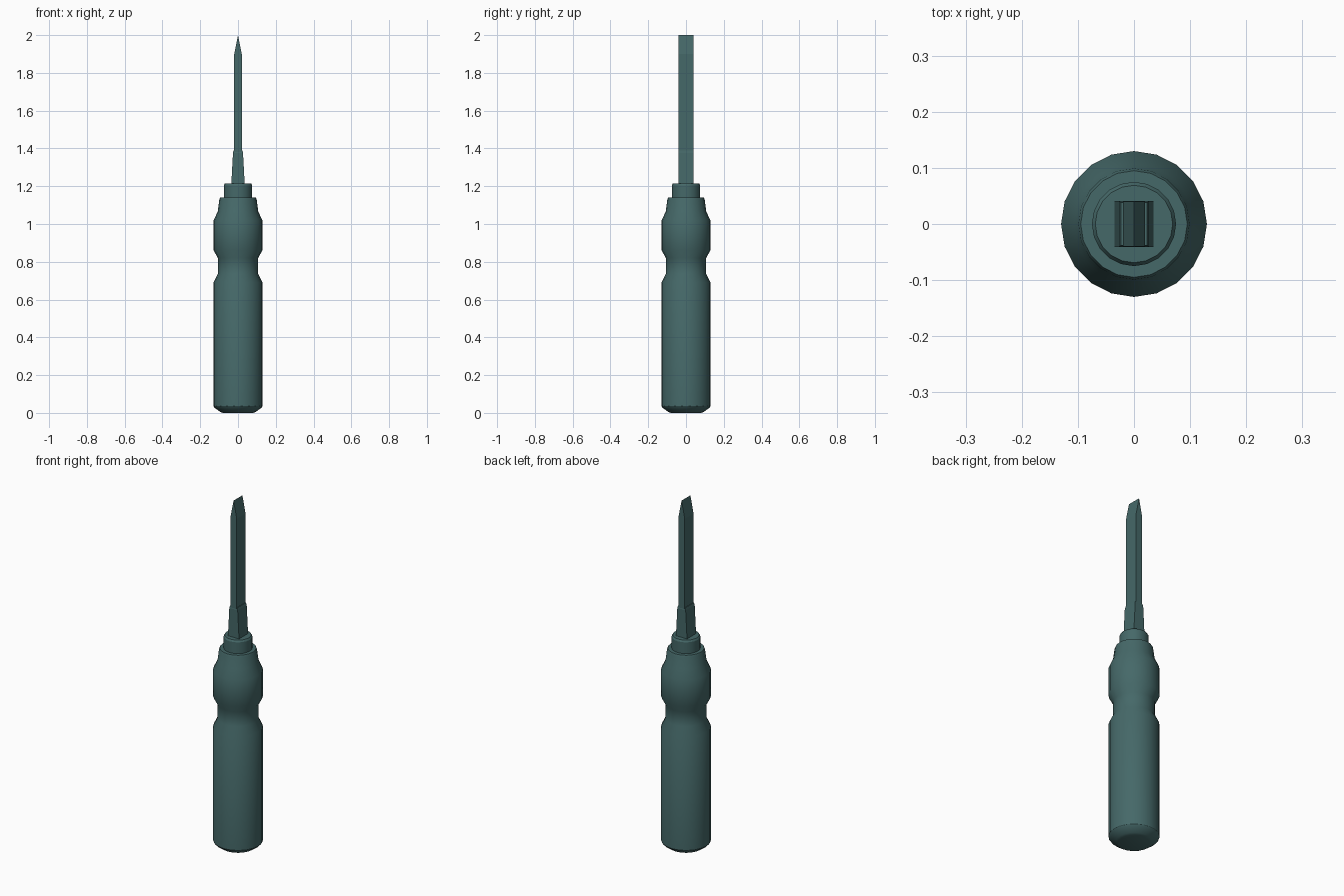
import bpy, bmesh, math

if "Cube" in bpy.data.objects:
    bpy.data.objects.remove(bpy.data.objects["Cube"])

mat = bpy.data.materials.new("dark_teal")
mat.diffuse_color = (0.06, 0.14, 0.14, 1)
mat.use_nodes = True
mat.node_tree.nodes["Principled BSDF"].inputs["Base Color"].default_value = mat.diffuse_color


def finish(name, bm, smooth=False):
    bmesh.ops.recalc_face_normals(bm, faces=bm.faces)
    mesh = bpy.data.meshes.new(name)
    bm.to_mesh(mesh)
    bm.free()
    mesh.materials.append(mat)
    obj = bpy.data.objects.new(name, mesh)
    bpy.context.collection.objects.link(obj)
    if smooth:
        bpy.ops.object.select_all(action='DESELECT')
        bpy.context.view_layer.objects.active = obj
        obj.select_set(True)
        bpy.ops.object.shade_smooth_by_angle(angle=math.radians(30))
    return obj


def loft(name, rings, smooth=False):
    """Skin a stack of equal-length point loops and cap both ends."""
    bm = bmesh.new()
    loops = [[bm.verts.new(p) for p in ring] for ring in rings]
    n = len(loops[0])
    for a, b in zip(loops, loops[1:]):
        for i in range(n):
            j = (i + 1) % n
            bm.faces.new((a[i], a[j], b[j], b[i]))
    bm.faces.new(loops[0][::-1])
    bm.faces.new(loops[-1])
    bmesh.ops.remove_doubles(bm, verts=bm.verts, dist=1e-5)
    return finish(name, bm, smooth)


def turned(name, profile, sides=20):
    angles = [2 * math.pi * i / sides for i in range(sides)]
    return loft(name, [[(r * math.cos(a), r * math.sin(a), z) for a in angles]
                       for r, z in profile], True)


def rect(hx, hy, z):
    return [(-hx, -hy, z), (hx, -hy, z), (hx, hy, z), (-hx, hy, z)]


# Grip with finger groove and sloped shoulder
turned("handle", [(0.08, 0), (0.094, 0.005), (0.124, 0.027), (0.13, 0.036),
                  (0.13, 0.69), (0.107, 0.737), (0.107, 0.82), (0.13, 0.863),
                  (0.13, 1.017), (0.107, 1.067), (0.099, 1.13), (0.095, 1.14)])

# Collar at the top of the grip
turned("collar", [(0.075, 1.12), (0.075, 1.205), (0.069, 1.215)])

# Tapered shank
loft("shank", [rect(0.036, 0.041, 1.20), rect(0.0265, 0.041, 1.377),
               rect(0.0235, 0.038, 1.39)])

# Flat blade narrowing to a straight chisel edge
bm = bmesh.new()
base, shoulder = ([bm.verts.new(p) for p in rect(0.02, 0.04, z)]
                  for z in (1.37, 1.90))
front, back = bm.verts.new((0, -0.04, 2)), bm.verts.new((0, 0.04, 2))
for i in range(4):
    j = (i + 1) % 4
    bm.faces.new((base[i], base[j], shoulder[j], shoulder[i]))
bm.faces.new(base[::-1])
s = shoulder
for f in ((s[0], s[1], front), (s[2], s[3], back),
          (s[1], s[2], back, front), (s[3], s[0], front, back)):
    bm.faces.new(f)
finish("blade", bm)
